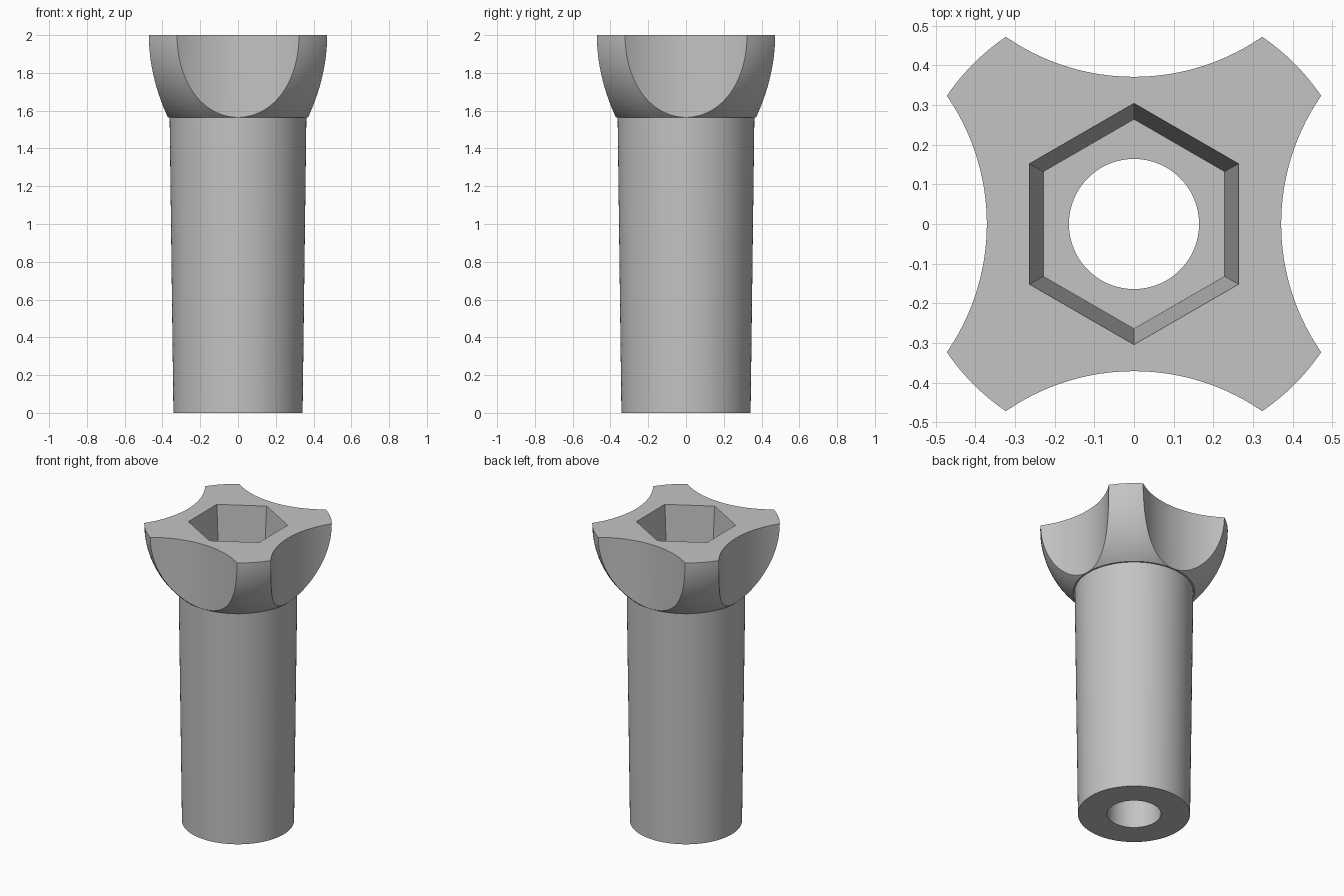
import bpy, bmesh, math
from mathutils import Matrix

if "Cube" in bpy.data.objects:
    bpy.data.objects.remove(bpy.data.objects["Cube"])

HEIGHT, HEAD_R, NECK_R, FOOT_R, BORE_R = 2.0, 0.572, 0.362, 0.342, 0.164
NECK_Z = 1.565
SEGMENTS = 128

grey = bpy.data.materials.new("plain grey")
grey.use_nodes = True
grey.diffuse_color = (0.55, 0.55, 0.55, 1)
grey.node_tree.nodes["Principled BSDF"].inputs["Base Color"].default_value = grey.diffuse_color


def add_object(name, bm):
    bmesh.ops.recalc_face_normals(bm, faces=bm.faces)
    mesh = bpy.data.meshes.new(name)
    bm.to_mesh(mesh)
    bm.free()
    mesh.materials.append(grey)
    obj = bpy.data.objects.new(name, mesh)
    bpy.context.collection.objects.link(obj)
    return obj


def lathe(name, profile):
    """Revolve a closed (radius, z) outline around the z axis."""
    bm = bmesh.new()
    verts = [bm.verts.new((r, 0, z)) for r, z in profile]
    edges = [bm.edges.new((v, verts[i - 1])) for i, v in enumerate(verts)]
    bmesh.ops.spin(bm, geom=verts + edges, axis=(0, 0, 1), cent=(0, 0, 0),
                   angle=math.tau, steps=SEGMENTS, use_merge=True)
    bmesh.ops.remove_doubles(bm, verts=bm.verts, dist=1e-5)
    return add_object(name, bm)


def prism(name, sides, r_low, r_high, z_low, z_high, x=0, y=0, turn=0):
    """Straight or tapered column used as a cutter."""
    bm = bmesh.new()
    place = Matrix.Translation((x, y, (z_low + z_high) / 2)) @ Matrix.Rotation(turn, 4, 'Z')
    bmesh.ops.create_cone(bm, cap_ends=True, segments=sides, radius1=r_low,
                          radius2=r_high, depth=z_high - z_low, matrix=place)
    obj = add_object(name, bm)
    obj.hide_render = True
    return obj


def cut(body, cutter):
    mod = body.modifiers.new("cut", 'BOOLEAN')
    mod.operation, mod.solver, mod.object = 'DIFFERENCE', 'EXACT', cutter
    bpy.context.view_layer.objects.active = body
    bpy.ops.object.modifier_apply(modifier=mod.name)
    bpy.data.objects.remove(cutter)


# Tapered shaft with a through bore, topped by a half-ball head
start = math.asin((HEIGHT - NECK_Z) / HEAD_R)
ball = [(HEAD_R * math.cos(start * (1 - i / 24)), HEIGHT - HEAD_R * math.sin(start * (1 - i / 24)))
        for i in range(25)]
knob = lathe("knob", [(BORE_R, 0), (FOOT_R, 0), (NECK_R, NECK_Z)] + ball + [(BORE_R, HEIGHT)])

# Four finger scallops around the head
NOTCH_R, NOTCH_DIST = 0.568, 0.939
for k in range(4):
    a = k * math.pi / 2
    cut(knob, prism("scallop_cutter", 160, NOTCH_R, NOTCH_R, 1.5, 2.1,
                    NOTCH_DIST * math.cos(a), NOTCH_DIST * math.sin(a), a))

# Tapered hexagonal socket, extended just past the top face
DEPTH, RIM_R, FLOOR_R, OVER = 0.6, 0.304, 0.264, 0.05
slope = (RIM_R - FLOOR_R) / DEPTH
cut(knob, prism("socket_cutter", 6, FLOOR_R, RIM_R + slope * OVER,
                HEIGHT - DEPTH, HEIGHT + OVER))

# Smooth curves, crisp edges
bpy.ops.object.select_all(action='DESELECT')
knob.select_set(True)
bpy.context.view_layer.objects.active = knob
bpy.ops.object.shade_smooth_by_angle(angle=math.radians(25))
